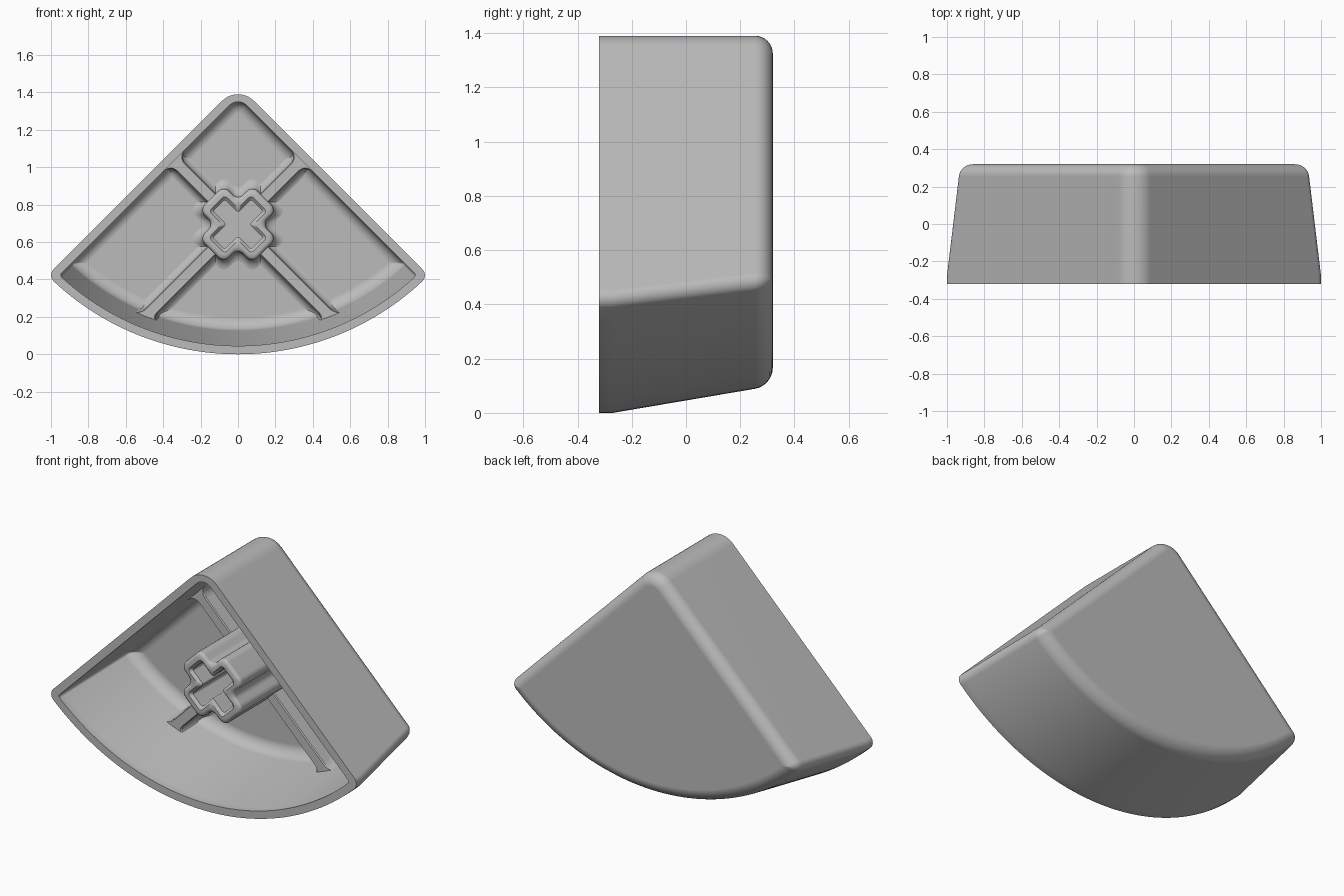
import bpy, bmesh
from math import sin, cos, pi, sqrt, atan2
from mathutils import Vector

cube = bpy.data.objects.get("Cube")
if cube:
    bpy.data.objects.remove(cube, do_unlink=True)

APEX = 1.44          # height of the sharp top corner, also the arc centre
FRONT, BACK = -0.32, 0.32
WALL = 0.045
FLOOR = 0.272        # depth of the cavity floor
HUB = 0.527          # hub distance from both straight sides
RIB_FRONT = 0.1

grey = bpy.data.materials.new("plain grey")
grey.use_nodes = True
grey.diffuse_color = (0.5, 0.5, 0.5, 1)
grey.node_tree.nodes["Principled BSDF"].inputs["Base Color"].default_value = (0.5, 0.5, 0.5, 1)


def place(u, v, y):
    """u and v run down the two straight sides from the apex."""
    return Vector(((u - v) / sqrt(2), y, APEX - (u + v) / sqrt(2)))


def loft(name, rings):
    """Skin a list of (outline, y) rings and cap both ends."""
    bm = bmesh.new()
    loops = [[bm.verts.new(place(u, v, y)) for u, v in pts] for pts, y in rings]
    n = len(loops[0])
    for a, b in zip(loops, loops[1:]):
        for i in range(n):
            j = (i + 1) % n
            bm.faces.new((a[i], a[j], b[j], b[i]))
    bm.faces.new(loops[0])
    bm.faces.new(loops[-1])
    bmesh.ops.recalc_face_normals(bm, faces=bm.faces)
    mesh = bpy.data.meshes.new(name)
    bm.to_mesh(mesh)
    bm.free()
    mesh.materials.append(grey)
    obj = bpy.data.objects.new(name, mesh)
    bpy.context.collection.objects.link(obj)
    bpy.ops.object.select_all(action='DESELECT')
    obj.select_set(True)
    bpy.context.view_layer.objects.active = obj
    bpy.ops.object.shade_smooth_by_angle(angle=0.6)
    obj.modifiers.new("Even shading", 'WEIGHTED_NORMAL').keep_sharp = True
    return obj


def arc(cu, cv, r, start, end, n):
    return [(cu + r * cos(start + (end - start) * i / n),
             cv + r * sin(start + (end - start) * i / n)) for i in range(n + 1)]


def sector(radius, d, top_r, tip_r):
    """Quarter disc with sides inset by d and rounded corners."""
    top_r, tip_r = max(top_r, 0.004), max(tip_r, 0.004)
    c = d + tip_r
    k = sqrt((radius - tip_r) ** 2 - c * c)
    a = atan2(c, k)
    pts = arc(d + top_r, d + top_r, top_r, pi, 1.5 * pi, 10)
    pts += arc(k, c, tip_r, -pi / 2, a, 8)
    pts += arc(0, 0, radius, a, pi / 2 - a, 48)[1:-1]
    pts += arc(c, k, tip_r, pi / 2 - a, pi, 8)
    return pts


def outer_radius(y):
    return APEX - 0.1 * max(0, y + 0.27) / 0.59


def fillet(depth, r, n=8):
    """(inset, y) steps of a quarter round ending at the given depth."""
    return [(r * (1 - cos(t)), depth - r * (1 - sin(t)))
            for t in (pi / 2 * i / n for i in range(n + 1))]


# Hollow quarter-disc shell
rings = []
for d, y in reversed(fillet(BACK, 0.065)):
    rings.append((sector(outer_radius(y) - d, d, 0.12 - d, 0.045 - d), y))
for y in (-0.27, FRONT):
    rings.append((sector(outer_radius(y), 0, 0.12, 0.045), y))
for d, y in [(0, FRONT), (0, -0.27)] + fillet(FLOOR, 0.06):
    rings.append((sector(outer_radius(y) - WALL - d, WALL + d, 0.065 - d, 0.015 - d), y))
loft("shell", rings)


# Crossing ribs, flared where they meet the walls and the floor
def curve(a, corner, b, n=6):
    a, corner, b = Vector(a), Vector(corner), Vector(b)
    return [tuple(a * (1 - t) ** 2 + corner * 2 * t * (1 - t) + b * t * t)
            for t in (i / n for i in range(n + 1))]


def rib(w, y, swap):
    r = 0.06
    radius = outer_radius(y) - WALL + 0.008
    sides = []
    for s in (-1, 1):
        x = HUB + s * w
        end = sqrt(radius ** 2 - x * x)
        tip = (x + s * r * end / radius, end - s * r * x / radius)
        side = [(x + s * r, WALL - 0.012)]
        side += curve((x + s * r, WALL), (x, WALL), (x, WALL + r))
        side += curve((x, end - r), (x, end), tip)
        sides.append(side)
    pts = sides[0] + sides[1][::-1]
    return [(v, u) for u, v in pts] if swap else pts


for name, swap in (("left_rib", False), ("right_rib", True)):
    steps = [(0.026, RIB_FRONT), (0.031, RIB_FRONT + 0.006)]
    steps += [(0.031 + d, y) for d, y in fillet(FLOOR + 0.002, 0.05, 6)]
    loft(name, [(rib(w, y, swap), y) for w, y in steps])


# Hollow cross-shaped hub
def cross(w, length, r, n=5):
    corners = []
    p = [(length, -w), (length, w), (w, w)]
    for _ in range(4):
        corners += [Vector(q) for q in p]
        p = [(-v, u) for u, v in p]
    pts = []
    for i, q in enumerate(corners):
        a = (corners[i - 1] - q).normalized()
        b = (corners[(i + 1) % len(corners)] - q).normalized()
        centre = q + (a + b) * r
        for k in range(n + 1):
            t = pi / 2 * k / n
            pts.append(tuple(centre - (b * cos(t) + a * sin(t)) * r + Vector((HUB, HUB))))
    return pts


HUB_FRONT = -0.25
rings = [(cross(0.092 + d, 0.2 + d, 0.04), y) for d, y in reversed(fillet(FLOOR + 0.002, 0.05, 6))]
rings += [(cross(0.092 - d, 0.2 - d, 0.04), HUB_FRONT + 0.02 - h)
          for d, h in ((0, 0), (0.003, 0.01), (0.01, 0.017), (0.02, 0.02))]
rings += [(cross(0.06, 0.16, 0.02), HUB_FRONT),
          (cross(0.044, 0.144, 0.012), HUB_FRONT + 0.016),
          (cross(0.044, 0.144, 0.012), RIB_FRONT - 0.01)]
loft("hub", rings)
